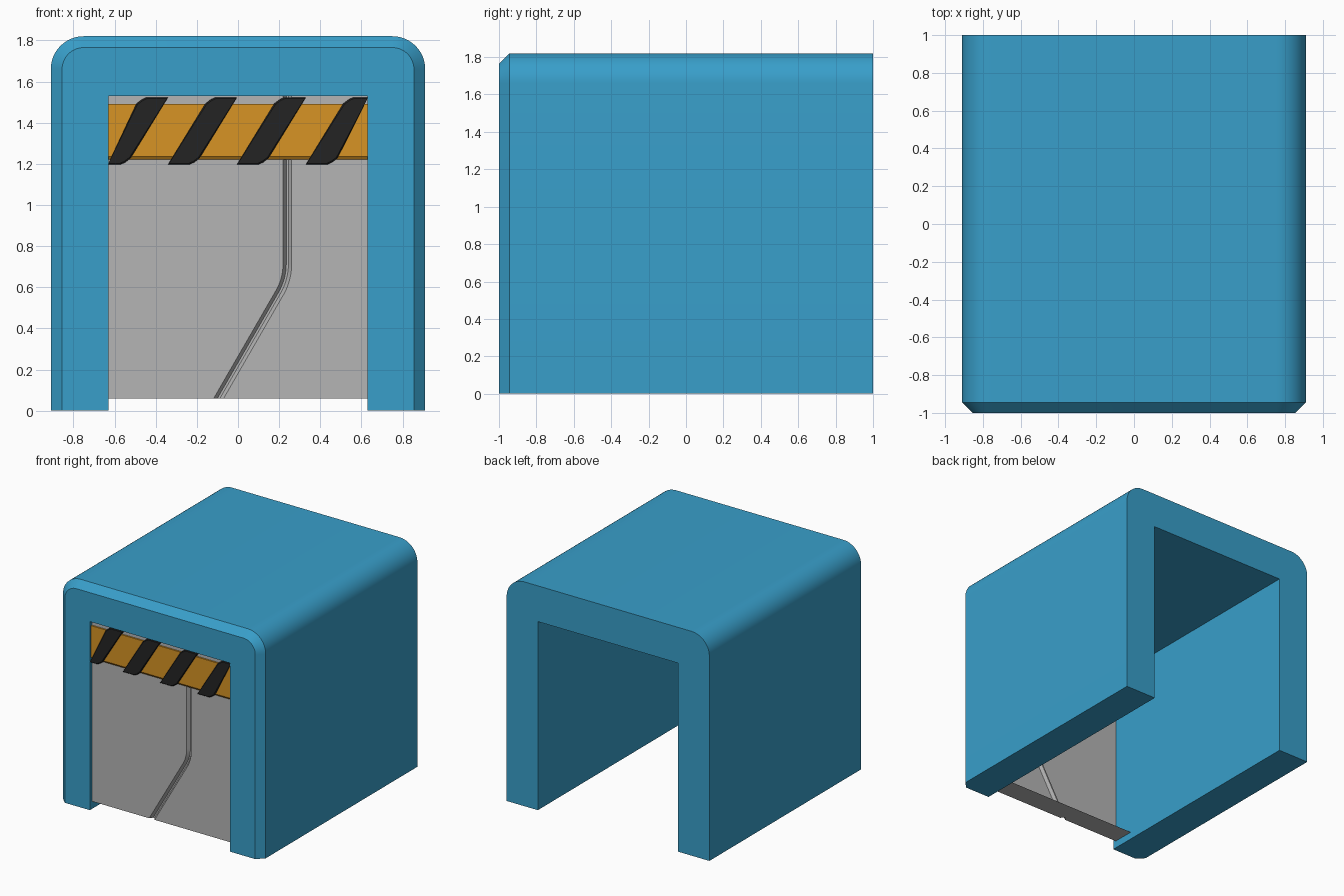
import bpy, bmesh, math

if "Cube" in bpy.data.objects:
    bpy.data.objects.remove(bpy.data.objects["Cube"])


def material(name, rgb):
    m = bpy.data.materials.new(name)
    m.diffuse_color = (*rgb, 1)
    m.use_nodes = True
    m.node_tree.nodes["Principled BSDF"].inputs["Base Color"].default_value = m.diffuse_color
    return m


BLUE = material("blue paint", (0.040, 0.345, 0.590))
GREY = material("grey door", (0.46, 0.46, 0.46))
ORANGE = material("amber bar", (0.68, 0.295, 0.018))
BLACK = material("black stripe", (0.017, 0.017, 0.017))


def make_object(name, verts, faces, mat, fix_normals=True, smooth=30):
    me = bpy.data.meshes.new(name)
    me.from_pydata(verts, [], faces)
    if fix_normals:
        bm = bmesh.new()
        bm.from_mesh(me)
        bmesh.ops.recalc_face_normals(bm, faces=bm.faces)
        bm.to_mesh(me)
        bm.free()
    me.materials.append(mat)
    ob = bpy.data.objects.new(name, me)
    bpy.context.collection.objects.link(ob)
    bpy.ops.object.select_all(action='DESELECT')
    bpy.context.view_layer.objects.active = ob
    ob.select_set(True)
    bpy.ops.object.shade_smooth_by_angle(angle=math.radians(smooth))
    return ob


def loft(name, loops, mat):
    """Join closed loops of equal length and cap both ends."""
    n = len(loops[0])
    verts = [p for loop in loops for p in loop]
    faces = [tuple(range(n)), tuple(range(len(verts) - n, len(verts)))]
    for k in range(len(loops) - 1):
        for i in range(n):
            j = (i + 1) % n
            faces.append((k * n + i, k * n + j, (k + 1) * n + j, (k + 1) * n + i))
    return make_object(name, verts, faces, mat)


# Arch-shaped housing with rounded top corners and a chamfered front rim
W, H, R, IN_W, IN_H = 0.91, 1.82, 0.16, 0.63, 1.53


def arch(y, inset):
    r = R - inset
    pts = [(-W + inset, 0)]
    for sx, start in ((-1, 180), (1, 90)):
        for k in range(13):
            a = math.radians(start - 90 * k / 12)
            pts.append((sx * (W - R) + r * math.cos(a), H - R + r * math.sin(a)))
    pts += [(W - inset, 0), (IN_W, 0), (IN_W, IN_H), (-IN_W, IN_H), (-IN_W, 0)]
    return [(x, y, z) for x, z in pts]


loft("housing", [arch(-1, 0.055), arch(-0.945, 0), arch(1, 0)], BLUE)

# Door sheet with a bent seam groove and a bottom flange
DOOR_Y, GROOVE_Y, DOOR_Z = -0.97, -0.945, 0.06
slope = math.radians(30)
bend_r, seam_x, bend_top = 0.285, 0.24, 0.715
seam = [(seam_x, IN_H, 0.021)]
for k in range(9):
    a = slope * k / 8
    seam.append((seam_x - bend_r * (1 - math.cos(a)),
                 bend_top - bend_r * math.sin(a), 0.021 / math.cos(a)))
x, z, w = seam[-1]
seam.append((x - (z - DOOR_Z) * math.tan(slope), DOOR_Z, w))
seam.reverse()

rows = []
for x, z, w in seam:
    rows.append([(-IN_W, DOOR_Y, z), (x - w, DOOR_Y, z), (x - w * 0.25, GROOVE_Y, z),
                 (x + w * 0.25, GROOVE_Y, z), (x + w, DOOR_Y, z), (IN_W, DOOR_Y, z)])
rows.insert(0, [(px, -0.79, pz) for px, _, pz in rows[0]])
n = len(rows[0])
faces = [(k * n + i, k * n + i + 1, (k + 1) * n + i + 1, (k + 1) * n + i)
         for k in range(len(rows) - 1) for i in range(n - 1)]
make_object("door", [p for r in rows for p in r], faces, GREY, False, 20)

# Amber warning bar with a chamfered lower edge
bar = [(-0.965, 1.49), (-0.983, 1.49), (-0.983, 1.235), (-0.972, 1.22), (-0.965, 1.22)]
loft("warning_bar", [[(x, y, z) for y, z in bar] for x in (-IN_W, IN_W)], ORANGE)

# Slanted black hazard stripes, slightly raised, with softened edges
Z0, Z1, LEAN, SW = 1.197, 1.523, 0.20, 0.135


def stripe(x0, y, s):
    k = LEAN / (Z1 - Z0)
    pts = [(s, Z0 + s), (SW - 0.03 - s, Z0 + s), (SW - 0.008 - s, Z0 + 0.01 + s),
           (SW + k * 0.03 - s, Z0 + 0.03 + s), (SW + LEAN - s, Z1 - s),
           (LEAN + 0.03 + s, Z1 - s), (LEAN + 0.008 + s, Z1 - 0.01 - s),
           (LEAN - k * 0.03 + s, Z1 - 0.03 - s)]
    return [(min(IN_W, max(-IN_W, x0 + px)), y, pz) for px, pz in pts]


for i in range(4):
    x0 = -0.675 + 0.335 * i
    loft(f"hazard_stripe_{i + 1}",
         [stripe(x0, -0.968, 0), stripe(x0, -0.99, 0), stripe(x0, -0.995, 0.005)], BLACK)
